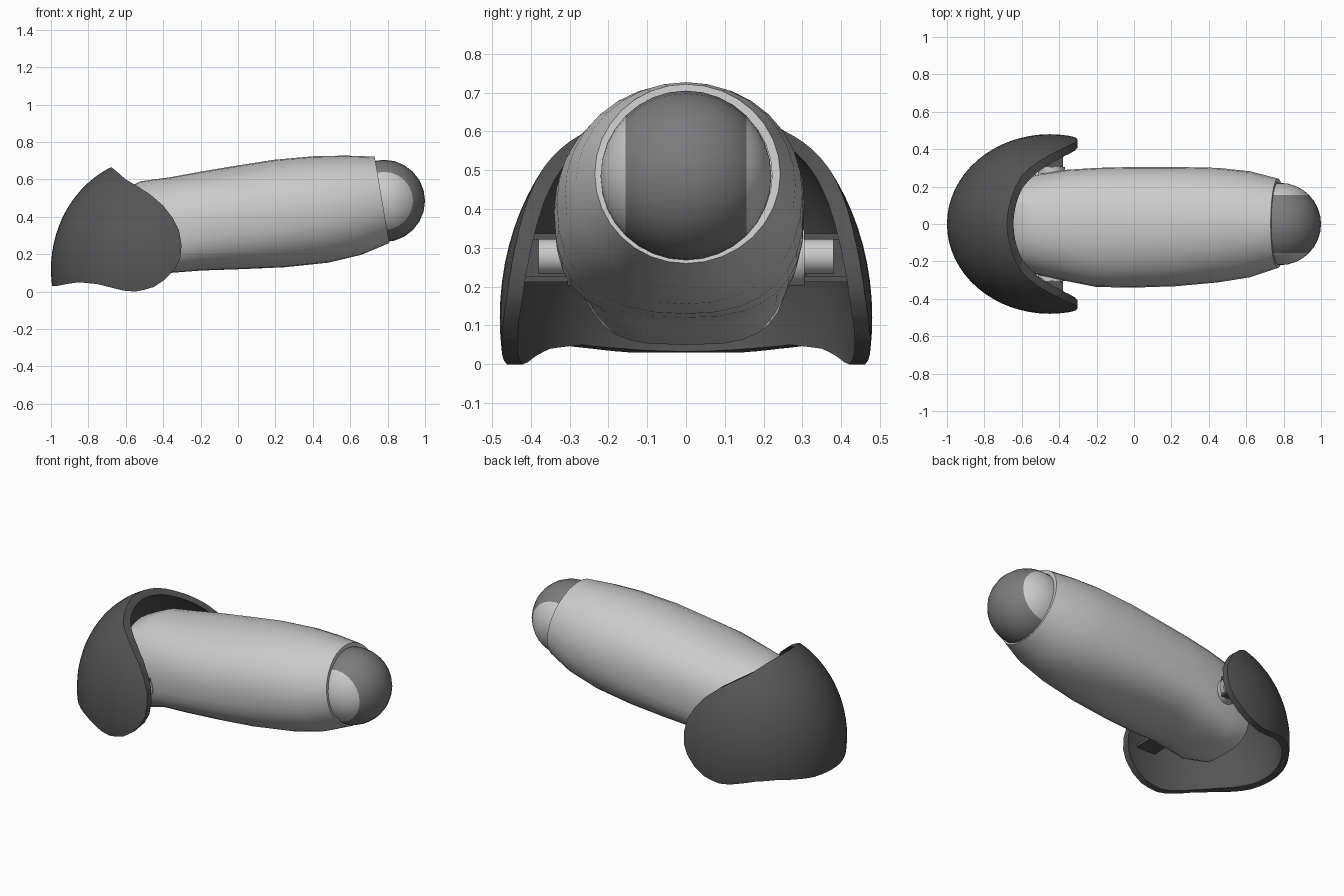
import bpy, bmesh
from math import cos, sin, pi, radians

if "Cube" in bpy.data.objects:
    bpy.data.objects.remove(bpy.data.objects["Cube"])


def material(name, v):
    m = bpy.data.materials.new(name)
    m.diffuse_color = (v, v, v * 1.03, 1)
    m.use_nodes = True
    m.node_tree.nodes["Principled BSDF"].inputs["Base Color"].default_value = m.diffuse_color
    return m


DARK = material("dark_grey", 0.09)
MID = material("mid_grey", 0.2)
LIGHT = material("light_grey", 0.6)


def finish(ob, mat=None, angle=35):
    bpy.ops.object.select_all(action='DESELECT')
    ob.select_set(True)
    bpy.context.view_layer.objects.active = ob
    if mat:
        ob.data.materials.clear()
        ob.data.materials.append(mat)
    bpy.ops.object.shade_smooth_by_angle(angle=radians(angle))
    return ob


def from_bmesh(name, bm):
    bmesh.ops.recalc_face_normals(bm, faces=bm.faces)
    me = bpy.data.meshes.new(name)
    bm.to_mesh(me)
    bm.free()
    ob = bpy.data.objects.new(name, me)
    bpy.context.collection.objects.link(ob)
    return ob


def loft(name, rings):
    """Skin a list of equal-length point rings and cap both ends."""
    bm = bmesh.new()
    vs = [[bm.verts.new(p) for p in r] for r in rings]
    n = len(vs[0])
    for a, b in zip(vs, vs[1:]):
        for i in range(n):
            j = (i + 1) % n
            bm.faces.new((a[i], a[j], b[j], b[i]))
    bm.faces.new(vs[0])
    bm.faces.new(vs[-1])
    return from_bmesh(name, bm)


def sphere(name, loc, scale, seg, rings):
    bpy.ops.mesh.primitive_uv_sphere_add(segments=seg, ring_count=rings, location=loc)
    ob = bpy.context.object
    ob.name = name
    ob.scale = scale
    return ob


def boolean(ob, cutter, op):
    bpy.context.view_layer.objects.active = ob
    m = ob.modifiers.new("cut", 'BOOLEAN')
    m.object, m.operation, m.solver = cutter, op, 'EXACT'
    bpy.ops.object.modifier_apply(modifier=m.name)
    bpy.data.objects.remove(cutter)


def cylinder(name, r, y0, y1, x, z, mat):
    bpy.ops.mesh.primitive_cylinder_add(vertices=20, radius=r, depth=abs(y1 - y0),
                                        location=(x, (y0 + y1) / 2, z), rotation=(pi / 2, 0, 0))
    bpy.context.object.name = name
    return finish(bpy.context.object, mat)


def box(name, loc, dims, mat):
    bpy.ops.mesh.primitive_cube_add(size=1, location=loc)
    bpy.context.object.name = name
    bpy.context.object.scale = dims
    return finish(bpy.context.object, mat)


# Sleeve body: x, top z, bottom z, -y width, +y width, slant, upper and lower roundness
sections = [
    (-.71, .43, .14, .14, .14, 0, 2.2, 2.5),
    (-.65, .53, .07, .23, .23, 0, 2.2, 3.2),
    (-.52, .59, .05, .27, .265, 0, 2.2, 3.2),
    (-.36, .612, .10, .305, .29, 0, 2.2, 3.0),
    (-.20, .64, .113, .337, .30, .03, 2.15, 2.8),
    (.00, .672, .12, .34, .305, .06, 2.1, 2.6),
    (.22, .705, .13, .333, .305, .09, 2.1, 2.4),
    (.45, .725, .155, .312, .30, .12, 2.05, 2.2),
    (.62, .727, .197, .285, .282, .15, 2, 2.1),
    (.77, .722, .26, .235, .243, .17, 2, 2),
    (.77, .70, .275, .215, .222, .17, 2, 2),      # rim lip
    (.60, .70, .275, .215, .222, .17, 2, 2),      # recess
]
N = 32
rings = []
for x, zt, zb, yn, yp, k, nu, nl in sections:
    zc, h, ring = (zt + zb) / 2, (zt - zb) / 2, []
    for i in range(N):
        c, s = cos(2 * pi * i / N), sin(2 * pi * i / N)
        e = 2 / (nu if s > 0 else nl)
        y = abs(c) ** e * (yp if c > 0 else -yn)
        dz = abs(s) ** e * (h if s > 0 else -h)
        ring.append((x - k * dz, y, zc + dz))
    rings.append(ring)
finish(loft("sleeve_body", rings), LIGHT)

# Joint ball with a dark band and light side caps
ball = sphere("joint_ball", (.78, 0, .485), (.22, .22, .22), 24, 16)
ball.rotation_euler = (pi / 2, 0, 0)
finish(ball, MID)
ball.data.materials.append(LIGHT)
for p in ball.data.polygons:
    if abs(p.center.z) > .707:
        p.material_index = 1

# Shoulder shell: hollow ellipsoid trimmed by its side outline
C = (-.45, 0, .12)
shell = sphere("shoulder_shell", C, (.55, .48, .60), 64, 40)
boolean(shell, sphere("inner_cutter", C, (.51, .44, .56), 64, 40), 'DIFFERENCE')
outline = [(-1.1, .03), (-1.1, .8), (-.70, .8), (-.685, .67), (-.66, .652), (-.60, .60),
           (-.54, .565), (-.47, .52), (-.40, .46), (-.35, .395), (-.315, .325), (-.302, .25),
           (-.308, .18), (-.335, .125), (-.39, .065), (-.45, .025), (-.50, .01), (-.55, 0),
           (-.61, .005), (-.67, .02), (-.75, .04), (-.85, .05), (-.92, .04), (-.97, .03)]
boolean(shell, loft("outline_cutter", [[(x, y, z) for x, z in outline] for y in (-.6, .6)]),
        'INTERSECT')
finish(shell, DARK)

# Hinge on each side: boss and pin on the body, clip plates on the shell
for side, s in (("right", -1), ("left", 1)):
    cylinder(side + "_boss", .072, s * .24, s * .305, -.44, .275, LIGHT)
    cylinder(side + "_pin", .045, s * .28, s * .38, -.44, .278, LIGHT)
    for part, z in (("upper", .329), ("lower", .22)):
        box(f"{side}_{part}_clip", (-.445, s * .372, z), (.13, .135, .016), DARK)
    box(side + "_clip_back", (-.505, s * .375, .275), (.014, .13, .12), DARK)
